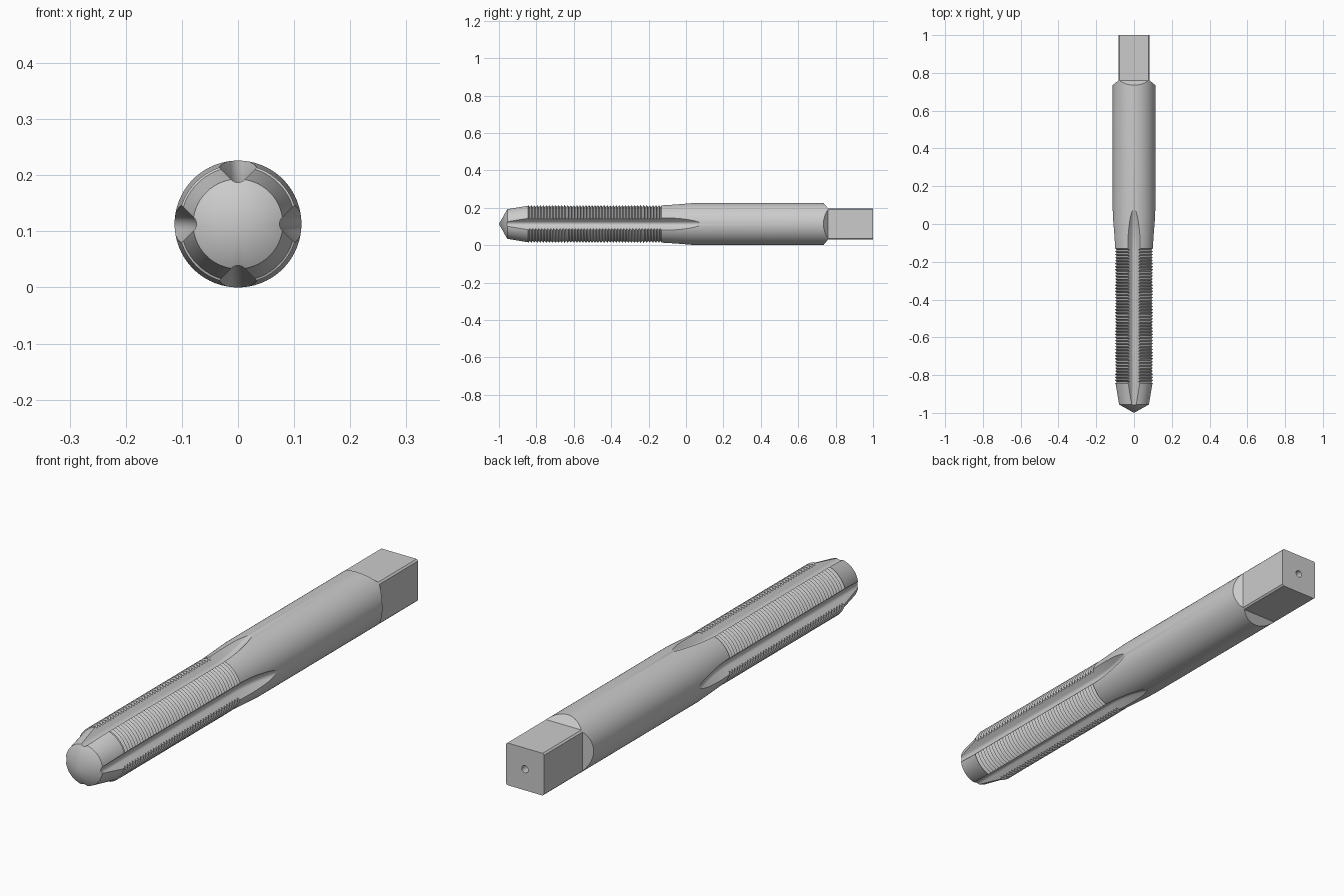
import bpy, bmesh, math
from mathutils import Matrix, Vector

cube = bpy.data.objects.get("Cube")
if cube:
    bpy.data.objects.remove(cube, do_unlink=True)

RADIUS = 0.113          # shank radius, also the height of the axis
THREAD_START, THREAD_END = -0.845, -0.13
THREADS = 44
MAJOR, MINOR = 0.106, 0.095


def make_object(name, bm):
    bmesh.ops.recalc_face_normals(bm, faces=bm.faces[:])
    mesh = bpy.data.meshes.new(name)
    bm.to_mesh(mesh)
    bm.free()
    obj = bpy.data.objects.new(name, mesh)
    bpy.context.collection.objects.link(obj)
    return obj


def lathe(name, profile, steps=96):
    """Spin (y, radius) points around the y axis."""
    bm = bmesh.new()
    verts = [bm.verts.new((r, y, 0)) for y, r in profile]
    edges = [bm.edges.new(pair) for pair in zip(verts, verts[1:])]
    bmesh.ops.spin(bm, geom=verts + edges, cent=(0, 0, 0), axis=(0, 1, 0),
                   angle=math.tau, steps=steps, use_merge=True)
    bmesh.ops.remove_doubles(bm, verts=bm.verts[:], dist=1e-5)
    return make_object(name, bm)


def loft(name, sections):
    """Skin a closed solid through matching closed sections."""
    bm = bmesh.new()
    rings = [[bm.verts.new(p) for p in s] for s in sections]
    for a, b in zip(rings, rings[1:]):
        for i in range(len(a)):
            j = (i + 1) % len(a)
            bm.faces.new((a[i], a[j], b[j], b[i]))
    bm.faces.new(rings[0])
    bm.faces.new(rings[-1])
    return make_object(name, bm)


def flute_cutter():
    # Rounded V groove whose floor rises in an arc at the rear
    rho, top = 0.017, 0.06
    arc = [math.radians(a) for a in range(-45, 46, 9)]
    groove = [(rho * math.sin(a), rho * (1 - math.cos(a))) for a in arc]
    side, low = groove[-1]
    wide = side + top - low
    groove = [(-wide, top)] + groove + [(wide, top)]
    stations = [(-1.05, 0)] + [(-0.15 + 0.27 * k / 16, (k / 16) ** 2 * 0.054)
                               for k in range(17)]
    return loft("flute_cutter", [[(x, y, 0.074 + rise + h) for x, h in groove]
                                 for y, rise in stations])


def flat_cutter():
    # Drive flat with a sloped shoulder
    side = [(0.704, 0.15), (0.76, 0.083), (1.02, 0.083), (1.02, 0.15)]
    return loft("flat_cutter", [[(x, y, h) for y, h in side]
                                for x in (-0.15, 0.15)])


# Turned body: point, lead taper, thread, neck, shank and centre hole
profile = [(-1, 0), (-0.955, 0.08), (THREAD_START, 0.102)]
pitch = (THREAD_END - THREAD_START) / THREADS
for i in range(THREADS):
    y = THREAD_START + i * pitch
    profile += [(y + pitch * 0.1, MAJOR), (y + pitch * 0.5, MINOR),
                (y + pitch * 0.6, MINOR)]
profile += [(THREAD_END, 0.105), (0.03, RADIUS), (1, RADIUS),
            (1, 0.014), (0.96, 0.014), (0.95, 0)]
body = lathe("threading_tap", profile)

# Four flutes and four drive flats
for build in (flute_cutter, flat_cutter):
    for k in range(4):
        cutter = build()
        cutter.hide_render = True
        cutter.data.transform(Matrix.Rotation(k * math.pi / 2, 4, 'Y'))
        mod = body.modifiers.new("cut", 'BOOLEAN')
        mod.operation = 'DIFFERENCE'
        mod.solver = 'EXACT'
        mod.object = cutter
        bpy.ops.object.select_all(action='DESELECT')
        body.select_set(True)
        bpy.context.view_layer.objects.active = body
        bpy.ops.object.modifier_apply(modifier=mod.name)
        bpy.data.objects.remove(cutter, do_unlink=True)

body.data.transform(Matrix.Translation(Vector((0, 0, RADIUS))))
bpy.ops.object.shade_smooth_by_angle(angle=math.radians(25))
